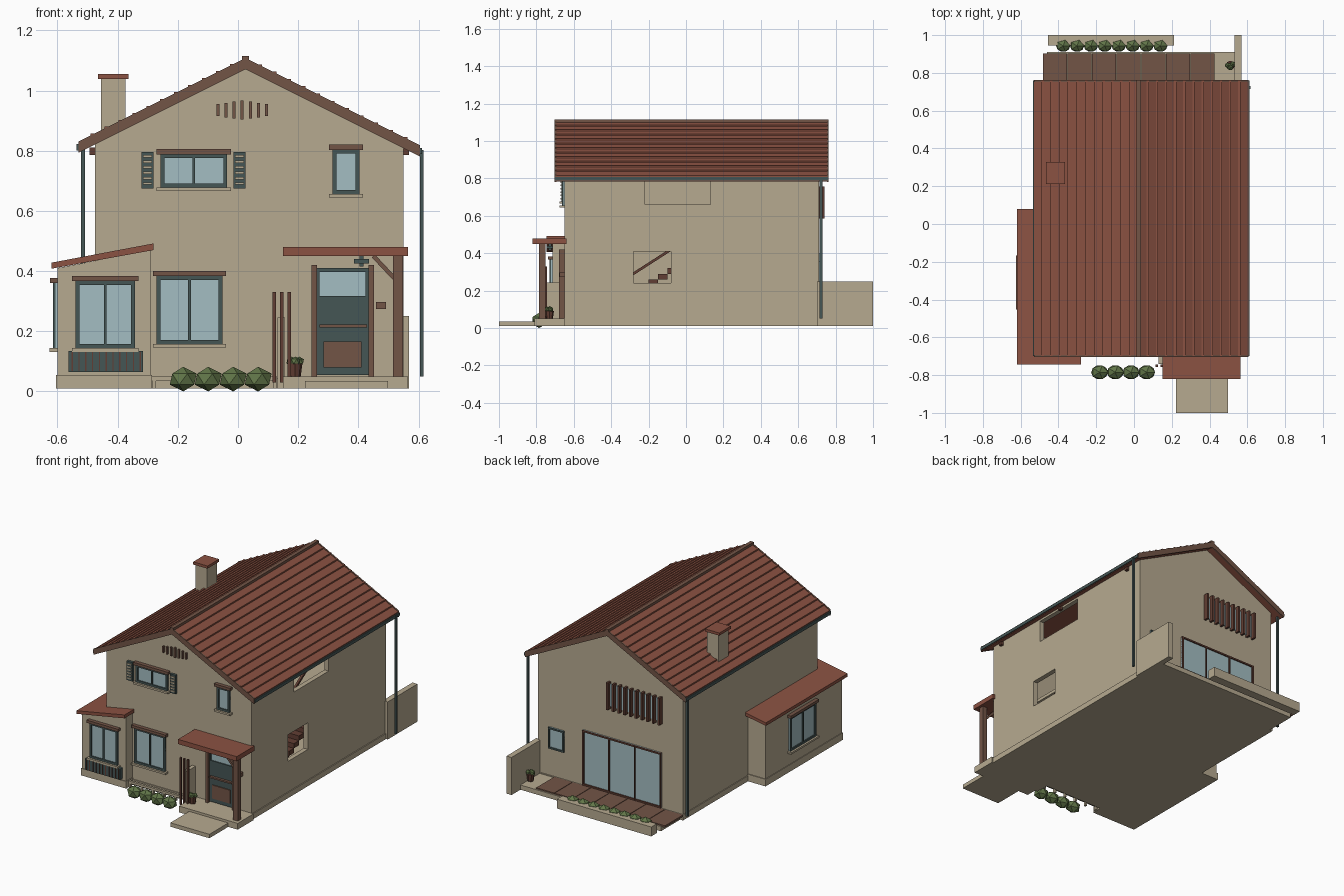
import bpy, bmesh, math
from mathutils import Vector

cube = bpy.data.objects.get("Cube")
if cube:
    bpy.data.objects.remove(cube)


def material(name, *rgb):
    m = bpy.data.materials.new(name)
    m.use_nodes = True
    m.diffuse_color = (*rgb, 1)
    m.node_tree.nodes["Principled BSDF"].inputs["Base Color"].default_value = (*rgb, 1)
    return m


plaster = material("plaster", .47, .4, .28)
tile = material("roof_tile", .26, .085, .055)
wood = material("wood", .17, .09, .062)
timber = material("dark_timber", .12, .048, .033)
slate = material("slate_metal", .06, .092, .09)
glass = material("glass", .37, .51, .54)
leaf = material("leaf", .12, .18, .065)


def finish(name, bm, mat):
    bmesh.ops.recalc_face_normals(bm, faces=bm.faces)
    mesh = bpy.data.meshes.new(name)
    bm.to_mesh(mesh)
    bm.free()
    mesh.materials.append(mat)
    ob = bpy.data.objects.new(name, mesh)
    bpy.context.scene.collection.objects.link(ob)
    return ob


def prism(name, mat, profile, y):
    """Extrude an x-z outline along y."""
    bm = bmesh.new()
    face = bm.faces.new([bm.verts.new((px, y[0], pz)) for px, pz in profile])
    out = bmesh.ops.extrude_face_region(bm, geom=[face])["geom"]
    verts = [v for v in out if isinstance(v, bmesh.types.BMVert)]
    bmesh.ops.translate(bm, vec=(0, y[1] - y[0], 0), verts=verts)
    return finish(name, bm, mat)


def box(name, mat, x, y, z):
    return prism(name, mat, [(x[0], z[0]), (x[1], z[0]), (x[1], z[1]), (x[0], z[1])], y)


def beam(name, mat, start, end, width):
    """Square bar between two points."""
    a, b = Vector(start), Vector(end)
    bm = bmesh.new()
    bmesh.ops.create_cube(bm, size=1)
    bmesh.ops.scale(bm, vec=(width, width, (b - a).length), verts=bm.verts)
    ob = finish(name, bm, mat)
    ob.location = (a + b) / 2
    ob.rotation_euler = (b - a).to_track_quat('Z', 'Y').to_euler()
    return ob


def cut(ob, cutters):
    """Subtract the cutters, bake the result and drop the cutters."""
    for c in cutters:
        c.hide_render = True
        mod = ob.modifiers.new("opening", 'BOOLEAN')
        mod.operation, mod.solver, mod.object = 'DIFFERENCE', 'EXACT', c
    graph = bpy.context.evaluated_depsgraph_get()
    baked = bpy.data.meshes.new_from_object(ob.evaluated_get(graph))
    ob.modifiers.clear()
    ob.data = baked
    for c in cutters:
        bpy.data.objects.remove(c)


# Wall planes: front and back face along y, side faces along -x
def on_wall(name, mat, side, at, u, z, out, inner=-.01):
    if side == "front":
        return box(name, mat, u, (at - out, at - inner), z)
    if side == "back":
        return box(name, mat, u, (at + inner, at + out), z)
    return box(name, mat, (at - out, at - inner), u, z)


def window(name, side, at, u, z, panes=2, rim=.013, frame=slate, trim=True):
    on_wall(name + "_glass", glass, side, at, u, z, .006)
    for i in range(panes + 1):
        c = u[0] + rim / 2 + (u[1] - u[0] - rim) * i / panes
        w = rim / 2 if i in (0, panes) else rim / 3
        on_wall(name + "_upright", frame, side, at, (c - w, c + w), z, .014)
    for low in (z[0], z[1] - rim):
        on_wall(name + "_rail", frame, side, at, u, (low, low + rim), .0135)
    if trim:
        wide = (u[0] - .012, u[1] + .012)
        on_wall(name + "_head", wood, side, at, wide, (z[1], z[1] + .017), .024)
        on_wall(name + "_sill", plaster, side, at, wide, (z[0] - .012, z[0]), .026)


ridge, slope = .025, .5
front, back = -.65, .71


def roof_z(px, drop=0):
    return 1.105 - slope * abs(px - ridge) - drop


def gable(left, right, floor, drop):
    return [(left, floor), (right, floor), (right, roof_z(right, drop)),
            (ridge, roof_z(ridge, drop)), (left, roof_z(left, drop))]


# Hollow house with two side openings
house = prism("house_walls", plaster, gable(-.475, .55, .01, .03), (front, back))
cut(house, [prism("room_cutter", plaster, gable(-.45, .52, .04, -.1), (front + .03, back - .03)),
            box("low_cutter", plaster, (.4, .7), (-.28, -.08), (.24, .41)),
            box("high_cutter", plaster, (.4, .7), (-.22, .13), (.66, .8))])
box("house_plinth", plaster, (-.48, .556), (front - .006, back + .006), (.01, .045))

# Interior seen through the openings
box("upper_floor", plaster, (-.46, .34), (front + .02, back - .02), (.44, .46))
box("inner_window", glass, (-.455, -.445), (-.44, -.2), (.15, .35))
for i in range(14):
    y0 = -.5 + .05 * i
    box("stair_step", timber, (.36, .5), (y0, y0 + .05), (.05 + .03 * i, .08 + .03 * i))
beam("stair_rail", timber, (.35, -.5, .15), (.35, .2, .6), .014)

# Roof slopes with battens, verge boards, gutters, downpipes and brackets
for side, eave in (("left", -.53), ("right", .605)):
    def slab(name, mat, y, top, bottom):
        prism(name, mat, [(ridge, roof_z(ridge, top)), (eave, roof_z(eave, top)),
                          (eave, roof_z(eave, bottom)), (ridge, roof_z(ridge, bottom))], y)
    slab(side + "_roof", tile, (-.695, .755), 0, .03)
    for y0 in (-.703, .753):
        slab(side + "_verge_board", wood, (y0, y0 + .01), -.003, .034)
    for i in range(1, 12):
        bx = ridge + (eave - ridge) * i / 12
        bz = roof_z(bx)
        beam(side + "_batten", tile, (bx, -.7, bz), (bx, .76, bz), .012)
    out = math.copysign(.006, eave)
    gz = roof_z(eave, .012)
    box(side + "_gutter", slate, sorted((eave - out, eave + out)), (-.7, .76), (gz - .014, gz + .006))
    px = .61 if side == "right" else -.515
    box(side + "_downpipe", slate, (px - .006, px + .006), (.715, .73), (.05, gz))
    wall = .55 if side == "right" else -.475
    for y0 in (-.57, -.02, .6):
        box("eave_bracket", timber, sorted((wall, wall + 3 * out)), (y0 - .01, y0 + .01), (.785, .81))
box("ridge_cap", wood, (ridge - .012, ridge + .012), (-.703, .763), (1.085, 1.115))
box("chimney", plaster, (-.455, -.373), (.22, .32), (.8, 1.04))
box("chimney_cap", tile, (-.465, -.364), (.212, .328), (1.038, 1.055))

# Side wing with its sloped roof
prism("wing_walls", plaster, [(-.6, .01), (-.29, .01), (-.29, .47), (-.6, .41)], (-.715, .055))
box("wing_plinth", plaster, (-.604, -.286), (-.72, .06), (.01, .055))
prism("wing_roof", tile, [(-.62, .408), (-.28, .47), (-.28, .492), (-.62, .428)], (-.745, .08))
window("wing_front_window", "front", -.715, (-.54, -.343), (.144, .367))
window("wing_side_window", "side", -.6, (-.44, -.18), (.144, .36))
on_wall("flower_grille", slate, "front", -.715, (-.563, -.315), (.065, .135), .025)
for i in range(11):
    gx = -.553 + .0226 * i
    on_wall("grille_bar", timber, "front", -.74, (gx, gx + .004), (.068, .132), .004)

# Front windows, shutters and gable vents
window("lounge_window", "front", front, (-.27, -.052), (.158, .383))
window("bedroom_window", "front", front, (-.258, -.036), (.678, .788))
window("landing_window", "front", front, (.314, .403), (.656, .803), panes=1)
for sx in (-.3, .005):
    on_wall("shutter", slate, "front", front, (sx - .02, sx + .02), (.675, .796), .016)
    for i in range(6):
        sz = .687 + .018 * i
        on_wall("shutter_slat", plaster, "front", front, (sx - .015, sx + .015), (sz, sz + .008), .021)
for i in range(-3, 4):
    vx, half = .014 + .027 * i, .032 - .004 * abs(i)
    on_wall("gable_vent", wood, "front", front, (vx - .005, vx + .005), (.935 - half, .935 + half), .012)

# Back windows and vertical louvre
window("terrace_doors", "back", back, (-.328, .227), (.05, .4), panes=3, rim=.01, frame=timber, trim=False)
window("back_small_window", "back", back, (.36, .47), (.22, .355), panes=1, rim=.01, trim=False)
on_wall("louvre_glass", glass, "back", back, (-.325, .04), (.6, .745), .006)
for i in range(10):
    lx = -.33 + .0405 * i
    on_wall("louvre_slat", timber, "back", back, (lx, lx + .013), (.585, .758), .03)

# Front door
window("door_transom", "front", front, (.258, .436), (.305, .41), panes=1, trim=False)
on_wall("door", slate, "front", front, (.258, .436), (.055, .312), .012)
on_wall("door_panel", wood, "front", front, (.284, .41), (.08, .166), .018)
on_wall("door_bar", wood, "front", front, (.27, .428), (.212, .222), .028)
for jx in (.245, .434):
    on_wall("door_jamb", wood, "front", front, (jx, jx + .018), (.05, .42), .03)
on_wall("letter_box", wood, "front", front, (.458, .492), (.274, .298), .025)

# Porch
box("porch_floor", plaster, (.15, .565), (-.81, front), (.01, .05))
box("entrance_step", plaster, (.222, .498), (-1, -.8), (.01, .035))
box("porch_roof", tile, (.15, .565), (-.82, -.64), (.45, .48))
box("porch_post", wood, (.515, .548), (-.785, -.752), (.05, .45))
beam("porch_brace", wood, (.45, -.77, .45), (.525, -.77, .37), .014)
box("porch_lamp", slate, (.385, .435), (-.745, -.71), (.425, .44))
box("lamp_stem", slate, (.403, .417), (-.735, -.72), (.415, .45))
for i in range(3):
    sx = .115 + .025 * i
    box("screen_slat", timber, (sx, sx + .011), (-.757, -.743), (.03, .33))
box("screen_wall", plaster, (.131, .156), (-.742, front), (.01, .245))

# Low garden rail
box("garden_rail", plaster, (-.286, .13), (-.695, -.68), (.035, .05))
for i in range(6):
    rx = -.284 + .08 * i
    box("rail_post", plaster, (rx, rx + .012), (-.695, -.68), (.01, .036))

# Terrace, low wall and garden wall
box("terrace_slab", plaster, (-.46, .535), (.7, .91), (.01, .04))
for i in range(7):
    tx = -.483 + .1305 * i
    box("deck_board", wood, (tx, tx + .127), (.72, .902), (.036, .048))
box("planter_wall", plaster, (-.455, .212), (.945, 1), (.01, .07))
box("garden_wall", plaster, (.533, .568), (.7, 1), (.01, .25))


# Planting
def shrub(name, center, size, height):
    bm = bmesh.new()
    bmesh.ops.create_icosphere(bm, subdivisions=1, radius=1)
    bmesh.ops.scale(bm, vec=(size, size * .85, height), verts=bm.verts)
    bmesh.ops.translate(bm, vec=center, verts=bm.verts)
    finish(name, bm, leaf)


def potted_plant(px, py):
    bm = bmesh.new()
    bmesh.ops.create_cone(bm, cap_ends=True, segments=8, radius1=.018, radius2=.024, depth=.045)
    bmesh.ops.translate(bm, vec=(px, py, .07), verts=bm.verts)
    finish("plant_pot", bm, timber)
    for dx, dy in ((-.013, 0), (.013, .006), (0, -.012)):
        shrub("pot_plant", (px + dx, py + dy, .1), .018, .016)


for i in range(4):
    shrub("front_shrub", (-.182 + .083 * i, -.785, .041), .05, .041)
for i in range(8):
    shrub("back_shrub", (-.375 + .0735 * i, .943, .055), .042, .038)
potted_plant(.19, -.73)
potted_plant(.51, .84)
